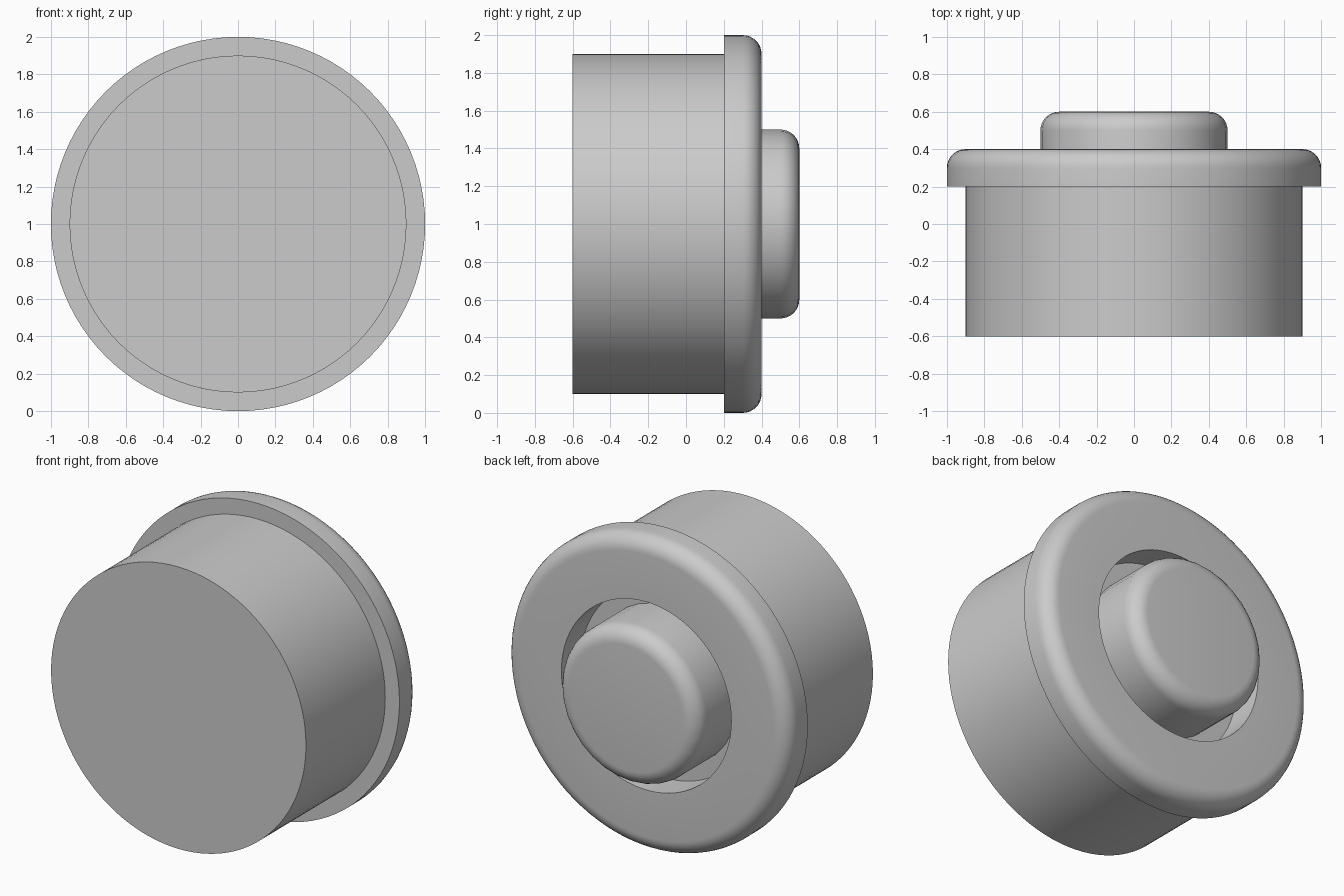
import bpy
import bmesh
from math import cos, sin, pi, radians

cube = bpy.data.objects.get("Cube")
if cube:
    bpy.data.objects.remove(cube, do_unlink=True)

grey = bpy.data.materials.new("plain grey")
grey.use_nodes = True
grey.diffuse_color = (0.6, 0.6, 0.6, 1)
grey.node_tree.nodes["Principled BSDF"].inputs["Base Color"].default_value = grey.diffuse_color

CENTRE_Z = 1.0


def fillet(radius, y, size, steps=8):
    """Rounded outer rim ending on the flat face at y, as (radius, y) points."""
    return [(radius - size + size * cos(pi / 2 * i / steps),
             y - size + size * sin(pi / 2 * i / steps)) for i in range(steps + 1)]


def lathe(name, profile, segments=96, closed=False):
    """Spin a (radius, y) profile around the horizontal y axis."""
    bm = bmesh.new()
    points = [bm.verts.new((r, y, 0)) for r, y in profile]
    edges = [bm.edges.new(pair) for pair in zip(points, points[1:])]
    if closed:
        edges.append(bm.edges.new((points[-1], points[0])))
    bmesh.ops.spin(bm, geom=points + edges, cent=(0, 0, 0), axis=(0, 1, 0),
                   angle=2 * pi, steps=segments, use_duplicate=False)
    bmesh.ops.remove_doubles(bm, verts=bm.verts, dist=1e-5)
    bmesh.ops.recalc_face_normals(bm, faces=bm.faces)
    mesh = bpy.data.meshes.new(name)
    bm.to_mesh(mesh)
    bm.free()
    mesh.materials.append(grey)
    obj = bpy.data.objects.new(name, mesh)
    obj.location.z = CENTRE_Z
    bpy.context.collection.objects.link(obj)
    bpy.ops.object.select_all(action="DESELECT")
    obj.select_set(True)
    bpy.context.view_layer.objects.active = obj
    bpy.ops.object.shade_smooth_by_angle(angle=radians(30))
    return obj


# Housing drum, whose back face is the floor of the recess
lathe("housing", [(0, -0.6), (0.9, -0.6), (0.9, 0.2), (0, 0.2)])

# Wider rim ring with a rounded outer edge and an open middle
lathe("rim_ring", [(0.6, 0.2), (1.0, 0.2)] + fillet(1.0, 0.4, 0.1) + [(0.6, 0.4)],
      closed=True)

# Push button standing in the recess
lathe("push_button", [(0, 0.2), (0.5, 0.2)] + fillet(0.5, 0.6, 0.1) + [(0, 0.6)],
      segments=32)
